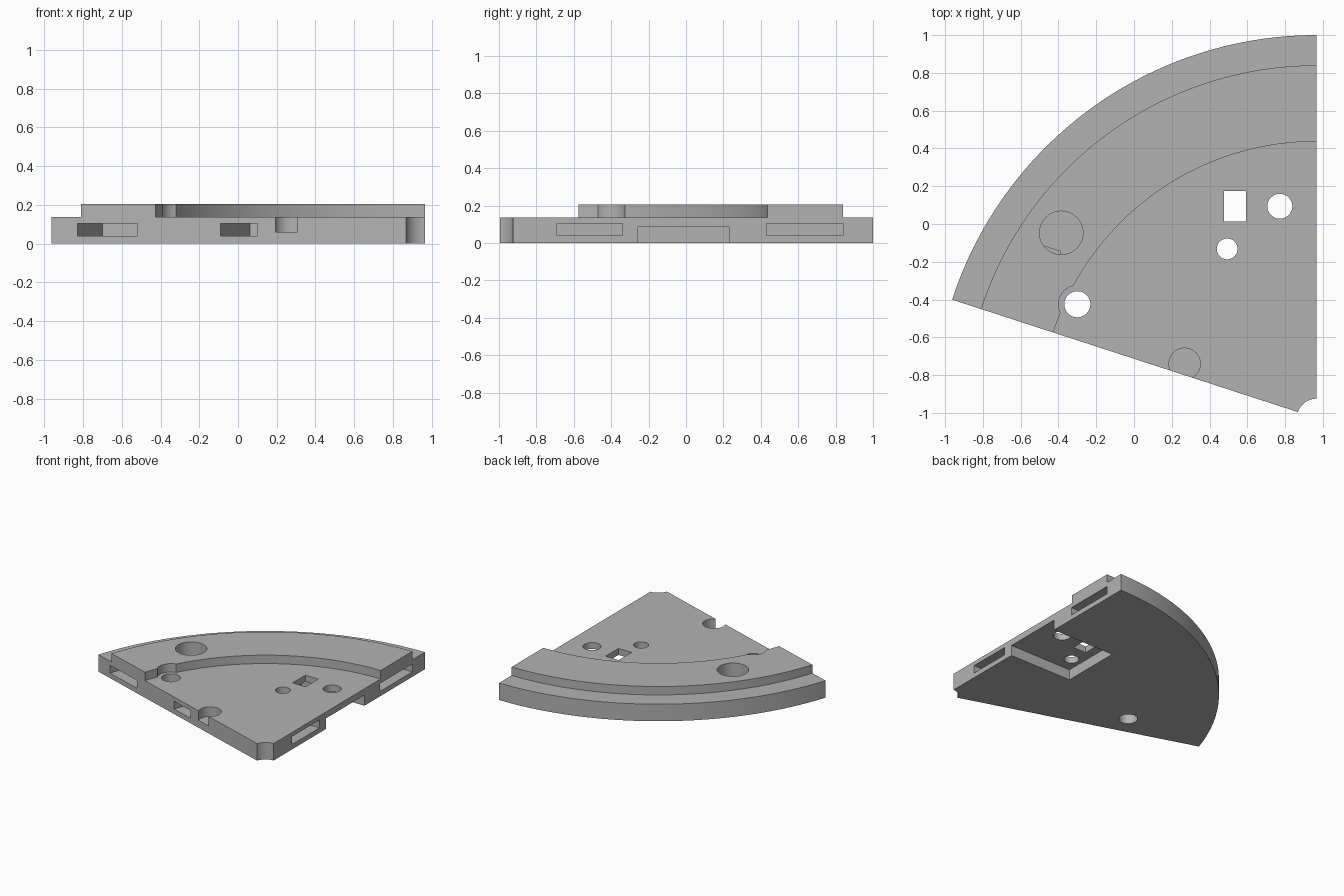
import bpy, bmesh, math
from mathutils import Matrix, Vector

if "Cube" in bpy.data.objects:
    bpy.data.objects.remove(bpy.data.objects["Cube"])

APEX = Vector((0.965, -1.027))      # centre of the arcs
STEP, TOP = 0.137, 0.205            # deck height, ridge height
START, END = math.radians(90), math.radians(162)

grey = bpy.data.materials.new("plain grey")
grey.use_nodes = True
grey.diffuse_color = (0.45, 0.45, 0.45, 1)
grey.node_tree.nodes["Principled BSDF"].inputs["Base Color"].default_value = (0.45, 0.45, 0.45, 1)


def prism(name, outline, z0, z1):
    """Extrude a flat outline from z0 to z1."""
    bm = bmesh.new()
    face = bm.faces.new([bm.verts.new((p[0], p[1], z0)) for p in outline])
    new = bmesh.ops.extrude_face_region(bm, geom=[face])["geom"]
    verts = [v for v in new if isinstance(v, bmesh.types.BMVert)]
    bmesh.ops.translate(bm, verts=verts, vec=(0, 0, z1 - z0))
    bmesh.ops.recalc_face_normals(bm, faces=bm.faces)
    mesh = bpy.data.meshes.new(name)
    bm.to_mesh(mesh)
    bm.free()
    mesh.materials.append(grey)
    obj = bpy.data.objects.new(name, mesh)
    bpy.context.collection.objects.link(obj)
    return obj


def arc(centre, radius, a0, a1, steps):
    return [centre + radius * Vector((math.cos(t), math.sin(t)))
            for t in (a0 + (a1 - a0) * i / steps for i in range(steps + 1))]


def circle(x, y, radius, steps=48):
    return arc(Vector((x, y)), radius, 0, math.tau, steps)[:-1]


def rectangle(x0, x1, y0, y1):
    return [(x0, y0), (x1, y0), (x1, y1), (x0, y1)]


def edge_slot(angle, inward, r0, r1, depth):
    """Outline of a slot entering a straight edge between two radii."""
    along = Vector((math.cos(angle), math.sin(angle)))
    side = Matrix.Rotation(inward, 2) @ along
    return [APEX + along * r + side * d
            for r, d in ((r0, -0.05), (r1, -0.05), (r1, depth), (r0, depth))]


def cut(target, outline, z0, z1):
    cutter = prism("cutter", outline, z0, z1)
    cutter.hide_render = True
    mod = target.modifiers.new("cut", "BOOLEAN")
    mod.operation, mod.solver, mod.object = "DIFFERENCE", "EXACT", cutter
    bpy.context.view_layer.objects.active = target
    bpy.ops.object.modifier_apply(modifier=mod.name)
    bpy.data.objects.remove(cutter)


# Wedge-shaped block with a small scooped tip
plate = prism("sector_plate", arc(APEX, 2.027, START, END, 72)
              + arc(APEX, 0.102, END, START, 16), 0, TOP)

# Outer rim step and inner deck leave a raised curved ridge
wide = math.radians(6)
cut(plate, arc(APEX, 1.867, START - wide, END + wide, 84)
    + arc(APEX, 2.2, END + wide, START - wide, 84), STEP, 0.4)
cut(plate, circle(APEX.x, APEX.y, 1.464, 320), STEP, 0.4)
cut(plate, circle(-0.30, -0.425, 0.1), STEP, 0.4)

# Pocket under the plate, open to the straight side
cut(plate, rectangle(0.405, 1.1, -0.26, 0.23), -0.1, 0.085)

# Through holes, round and rectangular
for x, y, r in ((-0.30, -0.425, 0.069), (0.493, -0.132, 0.055), (0.772, 0.094, 0.066)):
    cut(plate, circle(x, y, r), -0.1, 0.4)
cut(plate, rectangle(0.477, 0.594, 0.012, 0.175), -0.1, 0.4)

# Blind round sockets
cut(plate, circle(-0.385, -0.047, 0.115), 0.06, 0.4)
cut(plate, circle(0.268, -0.74, 0.083), 0.06, 0.4)

# Slots in both straight edges
quarter = math.radians(90)
for angle, inward, r0, r1, depth in (
        (END, -quarter, 1.56, 1.887, 0.42), (END, -quarter, 0.91, 1.11, 0.49),
        (START, quarter, 0.337, 0.687, 0.42), (START, quarter, 1.457, 1.867, 0.42)):
    cut(plate, edge_slot(angle, inward, r0, r1, depth), 0.04, 0.103)

# Smooth arcs, sharp corners
bpy.ops.object.select_all(action="DESELECT")
plate.select_set(True)
bpy.context.view_layer.objects.active = plate
bpy.ops.object.shade_smooth_by_angle(angle=math.radians(30))
